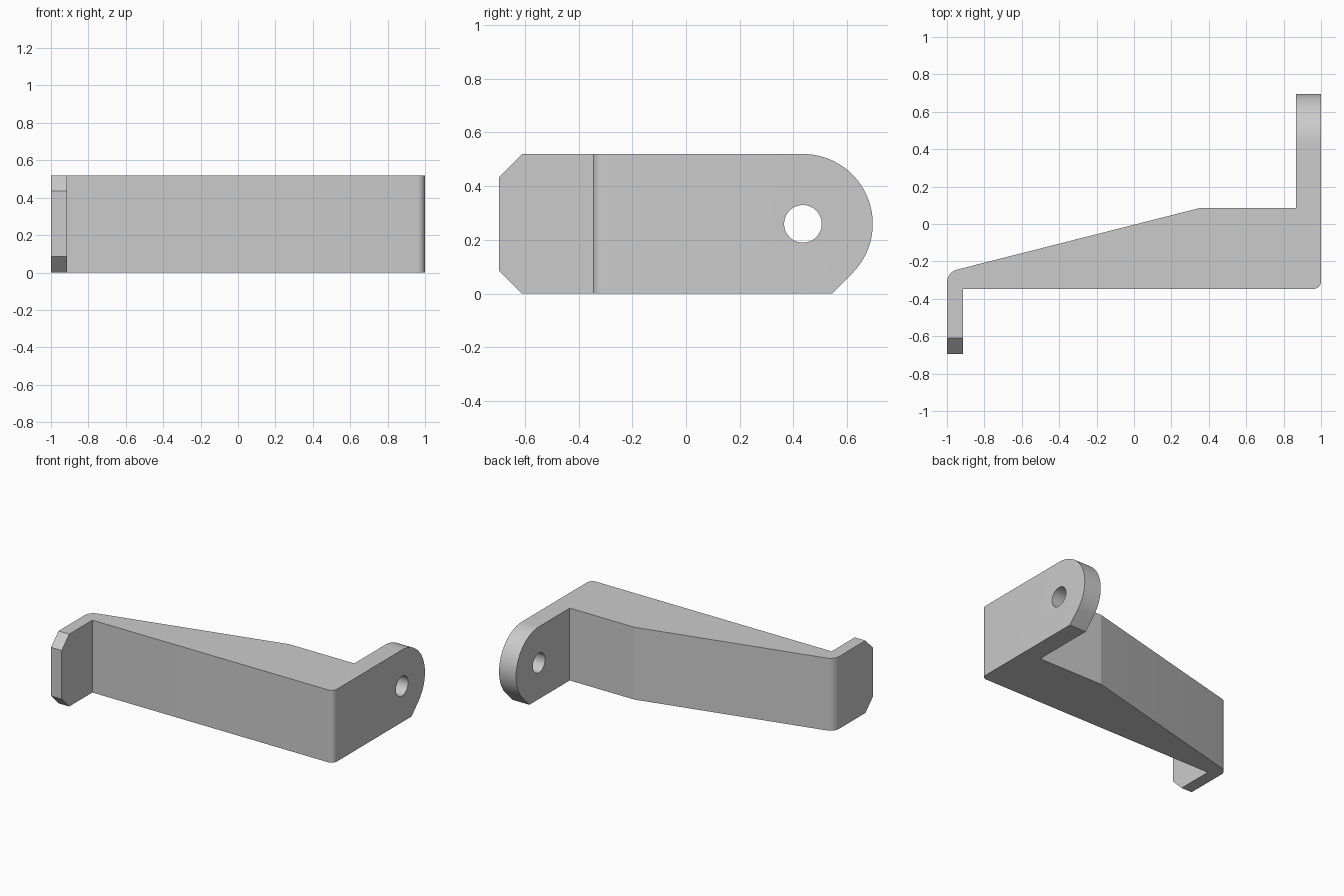
import bpy
import bmesh
from math import cos, sin, pi, radians
from mathutils import Vector

cube = bpy.data.objects.get("Cube")
if cube:
    bpy.data.objects.remove(cube, do_unlink=True)

HEIGHT = 0.52
MID = HEIGHT / 2
EAR_Y = 0.435
HOLE_R = 0.07

grey = bpy.data.materials.new("plain grey")
grey.use_nodes = True
colour = (0.6, 0.6, 0.6, 1)
grey.diffuse_color = colour
grey.node_tree.nodes["Principled BSDF"].inputs["Base Color"].default_value = colour


def arc(cx, cy, r, start, end, steps):
    """Points along a circular arc, angles in degrees."""
    angles = [radians(start + (end - start) * i / steps) for i in range(steps + 1)]
    return [(cx + r * cos(a), cy + r * sin(a)) for a in angles]


def prism(name, points, to_3d, offset):
    """Extrude a closed profile along an offset."""
    bm = bmesh.new()
    face = bm.faces.new([bm.verts.new(to_3d(a, b)) for a, b in points])
    grown = bmesh.ops.extrude_face_region(bm, geom=[face])["geom"]
    verts = [v for v in grown if isinstance(v, bmesh.types.BMVert)]
    bmesh.ops.translate(bm, verts=verts, vec=Vector(offset))
    bmesh.ops.recalc_face_normals(bm, faces=bm.faces)
    mesh = bpy.data.meshes.new(name)
    bm.to_mesh(mesh)
    bm.free()
    mesh.materials.append(grey)
    obj = bpy.data.objects.new(name, mesh)
    bpy.context.collection.objects.link(obj)
    return obj


def cut(obj, cutter, operation):
    """Apply a boolean and discard the cutter."""
    cutter.hide_render = True
    mod = obj.modifiers.new("cut", "BOOLEAN")
    mod.operation = operation
    mod.solver = "EXACT"
    mod.object = cutter
    bpy.context.view_layer.objects.active = obj
    bpy.ops.object.modifier_apply(modifier=mod.name)
    bpy.data.objects.remove(cutter, do_unlink=True)


# Plan outline: ear, wedge-shaped arm and front tab, with rounded outer corners
plan = [(1, 0.8), (0.865, 0.8), (0.865, 0.085), (0.35, 0.085)]
plan += arc(-0.93, -0.312, 0.07, 104.3, 180, 10)
plan += [(-1, -0.8), (-0.915, -0.8), (-0.915, -0.347)]
plan += arc(0.96, -0.307, 0.04, -90, 0, 8)
bracket = prism("bracket", plan, lambda x, y: (x, y, -0.1), (0, 0, HEIGHT + 0.2))

# Side outline: chamfered tab end and rounded ear with one chamfered corner
side = [(-0.61, HEIGHT), (-0.695, HEIGHT - 0.085), (-0.695, 0.085), (-0.61, 0),
        (0.543, 0)]
side += arc(EAR_Y, MID, MID, -45, 90, 36)
outline = prism("side_outline", side, lambda y, z: (-1.2, y, z), (2.4, 0, 0))
cut(bracket, outline, "INTERSECT")

# Bolt hole through the ear
circle = arc(EAR_Y, MID, HOLE_R, 0, 360, 40)[:-1]
hole = prism("bolt_hole", circle, lambda y, z: (0.7, y, z), (0.5, 0, 0))
cut(bracket, hole, "DIFFERENCE")

# Smooth the rounds, keep the edges crisp
bpy.ops.object.select_all(action="DESELECT")
bracket.select_set(True)
bpy.context.view_layer.objects.active = bracket
bpy.ops.object.shade_smooth_by_angle(angle=radians(12))
